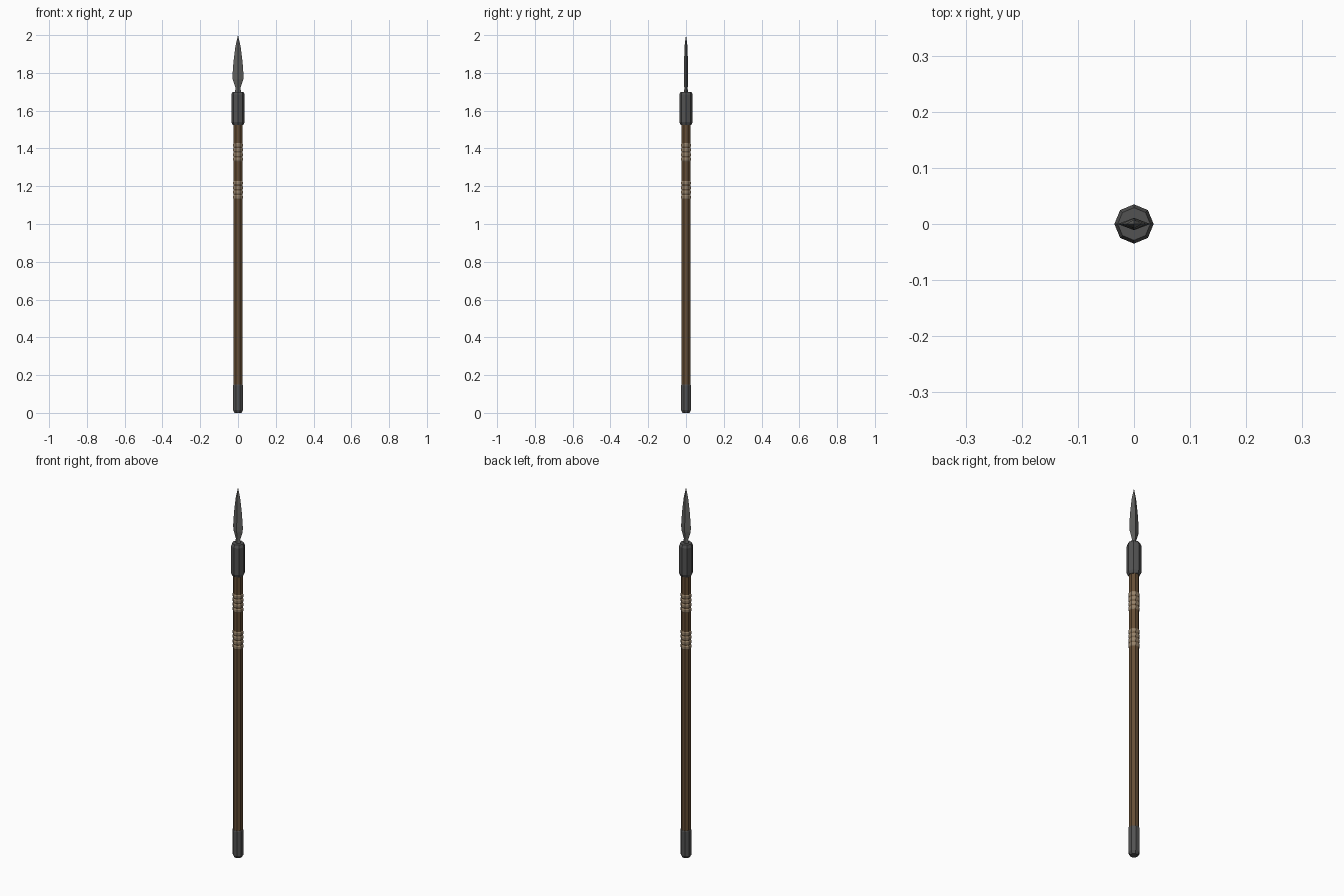
import bpy, bmesh, math

if "Cube" in bpy.data.objects:
    bpy.data.objects.remove(bpy.data.objects["Cube"])

def material(name, rgb):
    m = bpy.data.materials.new(name)
    m.diffuse_color = (*rgb, 1)
    m.use_nodes = True
    m.node_tree.nodes["Principled BSDF"].inputs["Base Color"].default_value = m.diffuse_color
    return m

steel = material("dark_steel", (0.085, 0.085, 0.085))
blade_steel = material("blade_steel", (0.12, 0.12, 0.115))
wood = material("brown_wood", (0.13, 0.075, 0.035))
cord = material("tan_cord", (0.30, 0.22, 0.14))

def loft(name, rings, mat):
    """Skin rings of points (single points allowed as tips) into a closed flat-shaded solid."""
    bm = bmesh.new()
    vs = [[bm.verts.new(p) for p in r] for r in rings]
    for a, b in zip(vs, vs[1:]):
        n = len(a)
        for i in range(n):
            j = (i + 1) % n
            bm.faces.new((a[i], a[j], b[0]) if len(b) == 1 else (a[i], a[j], b[j], b[i]))
    for end in (vs[0], vs[-1]):
        if len(end) > 2:
            bm.faces.new(end)
    bmesh.ops.recalc_face_normals(bm, faces=bm.faces)
    me = bpy.data.meshes.new(name)
    bm.to_mesh(me)
    bm.free()
    me.materials.append(mat)
    ob = bpy.data.objects.new(name, me)
    bpy.context.collection.objects.link(ob)
    return ob

def turned(name, profile, mat, turn=0.5):
    """Eight-sided part from (radius, z); turn=0.5 puts flats on the axes."""
    ang = [(i + turn) * math.tau / 8 for i in range(8)]
    return loft(name, [[(r * math.cos(a), r * math.sin(a), z) for a in ang]
                       for r, z in profile], mat)

# Shaft and butt cap
turned("shaft", [(0.0245, 0.10), (0.0245, 1.56)], wood)
turned("butt_cap", [(0.020, 0.0), (0.028, 0.015), (0.028, 0.145), (0.026, 0.15)], steel)

# Two cord bindings of four rounded wraps
for label, z0 in (("lower", 1.13), ("upper", 1.33)):
    for k in range(4):
        z = z0 + k * 0.025
        turned(f"{label}_binding_{k + 1}",
               [(0.0235, z), (0.0275, z + 0.006), (0.0275, z + 0.018), (0.0235, z + 0.024)], cord)

# Head socket, corners on the axes
turned("head_socket", [(0.028, 1.525), (0.035, 1.54), (0.035, 1.685), (0.029, 1.70)], steel, 0)

# Leaf blade with diamond cross-section
leaf = [(0.018, 0.010, 1.69), (0.013, 0.009, 1.72), (0.028, 0.011, 1.765),
        (0.029, 0.011, 1.79), (0.024, 0.010, 1.86), (0.014, 0.008, 1.94)]
loft("spear_blade", [[(w, 0, z), (0, t, z), (-w, 0, z), (0, -t, z)] for w, t, z in leaf]
     + [[(0, 0, 2.0)]], blade_steel)
